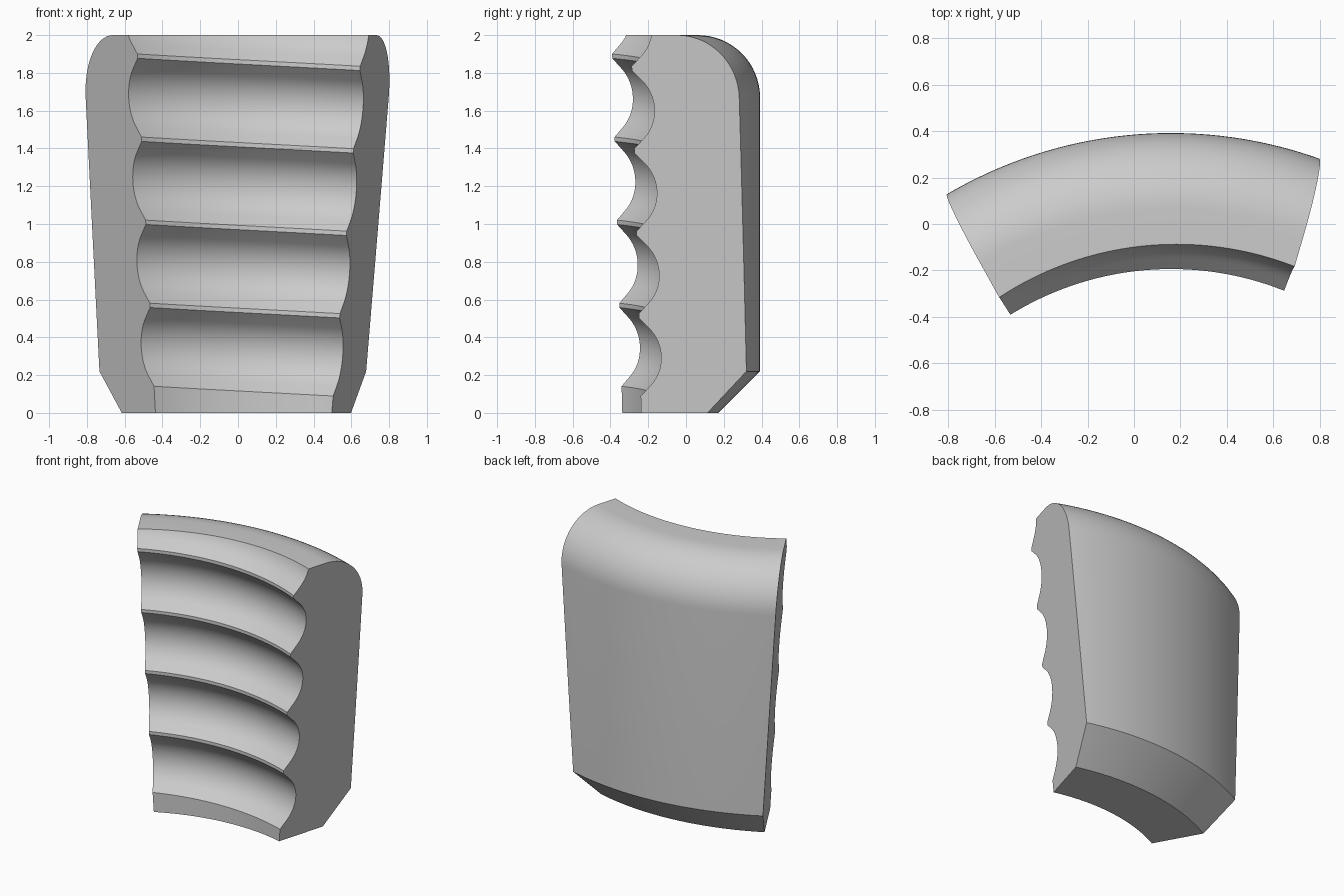
import bpy
import bmesh
import math
from mathutils import Vector

cube = bpy.data.objects.get("Cube")
if cube:
    bpy.data.objects.remove(cube, do_unlink=True)

# Main dimensions
CX, CY = 0.16, -1.51            # axis of the thread
R_OUT, R_CREST = 1.902, 1.316   # outer wall and thread crest radii
HEIGHT, FILLET, CHAMFER = 2.0, 0.33, 0.22
PITCH, FLAT, DEPTH = 0.4385, 0.023, 0.118
HALF = (PITCH - FLAT) / 2       # half the width of a groove
ARC = (HALF - DEPTH) / (math.sqrt(2) - 1)   # groove root radius
FLANK = HALF - ARC * math.sqrt(0.5)         # 45 degree flank before the root


def groove_depth(d):
    """Depth of the groove at distance d from its edge."""
    if d <= FLANK:
        return d
    return DEPTH - ARC + math.sqrt(ARC ** 2 - (HALF - d) ** 2)


def section(angle):
    """Closed (radius, z) cross-section; the thread climbs with the angle."""
    crest = 1.90 - PITCH * (angle + 31.5) / 360
    pts = []
    # partial groove running out at the top
    for i in range(10):
        d = (HEIGHT - crest) * (1 - i / 9)
        pts.append((R_CREST + groove_depth(d), crest + d))
    # four full grooves, each with two straight flanks and a round root
    steps = [0, FLANK]
    for i in range(1, 16):
        a = math.radians(-45 + 90 * i / 16)
        steps.append(HALF + ARC * math.sin(a))
    steps += [2 * HALF - FLANK, 2 * HALF]
    for k in range(4):
        top = crest - FLAT - k * PITCH
        for d in steps:
            pts.append((R_CREST + groove_depth(min(d, 2 * HALF - d)), top - d))
    # plain foot, bottom chamfer, outer wall
    pts += [(R_CREST, 0), (R_OUT - CHAMFER, 0), (R_OUT, CHAMFER)]
    # rounded top shoulder
    for i in range(17):
        a = math.pi / 2 * i / 16
        pts.append((R_OUT - FILLET + FILLET * math.cos(a),
                    HEIGHT - FILLET + FILLET * math.sin(a)))
    return pts


# Sweep the section around the axis
bm = bmesh.new()
rings = []
COUNT = 48
for j in range(COUNT + 1):
    angle = -37 + 65 * j / COUNT
    s, c = math.sin(math.radians(angle)), math.cos(math.radians(angle))
    rings.append([bm.verts.new((CX + r * s, CY + r * c, z))
                  for r, z in section(angle)])
for a, b in zip(rings, rings[1:]):
    n = len(a)
    for i in range(n):
        k = (i + 1) % n
        bm.faces.new((a[i], a[k], b[k], b[i]))

# Trim both ends with tapered planes x = a + b*y + c*z, then cap them
for a, b, c, left in ((0.5655, 0.291, 0.09, False),
                      (-0.625, -0.557, -0.066, True)):
    bmesh.ops.bisect_plane(
        bm, geom=bm.verts[:] + bm.edges[:] + bm.faces[:], dist=1e-5,
        plane_co=Vector((a, 0, 0)), plane_no=Vector((1, -b, -c)).normalized(),
        clear_inner=left, clear_outer=not left)
bmesh.ops.holes_fill(bm, edges=[e for e in bm.edges if e.is_boundary], sides=0)
bmesh.ops.recalc_face_normals(bm, faces=bm.faces[:])

mesh = bpy.data.meshes.new("threaded_jaw_segment")
bm.to_mesh(mesh)
bm.free()
jaw = bpy.data.objects.new("threaded_jaw_segment", mesh)
bpy.context.collection.objects.link(jaw)

# Plain grey material
grey = bpy.data.materials.new("light_grey")
grey.use_nodes = True
colour = (0.6, 0.6, 0.6, 1)
grey.diffuse_color = colour
grey.node_tree.nodes["Principled BSDF"].inputs["Base Color"].default_value = colour
mesh.materials.append(grey)

# Smooth curves with crisp edges
bpy.ops.object.select_all(action="DESELECT")
jaw.select_set(True)
bpy.context.view_layer.objects.active = jaw
bpy.ops.object.shade_smooth_by_angle(angle=math.radians(30))
